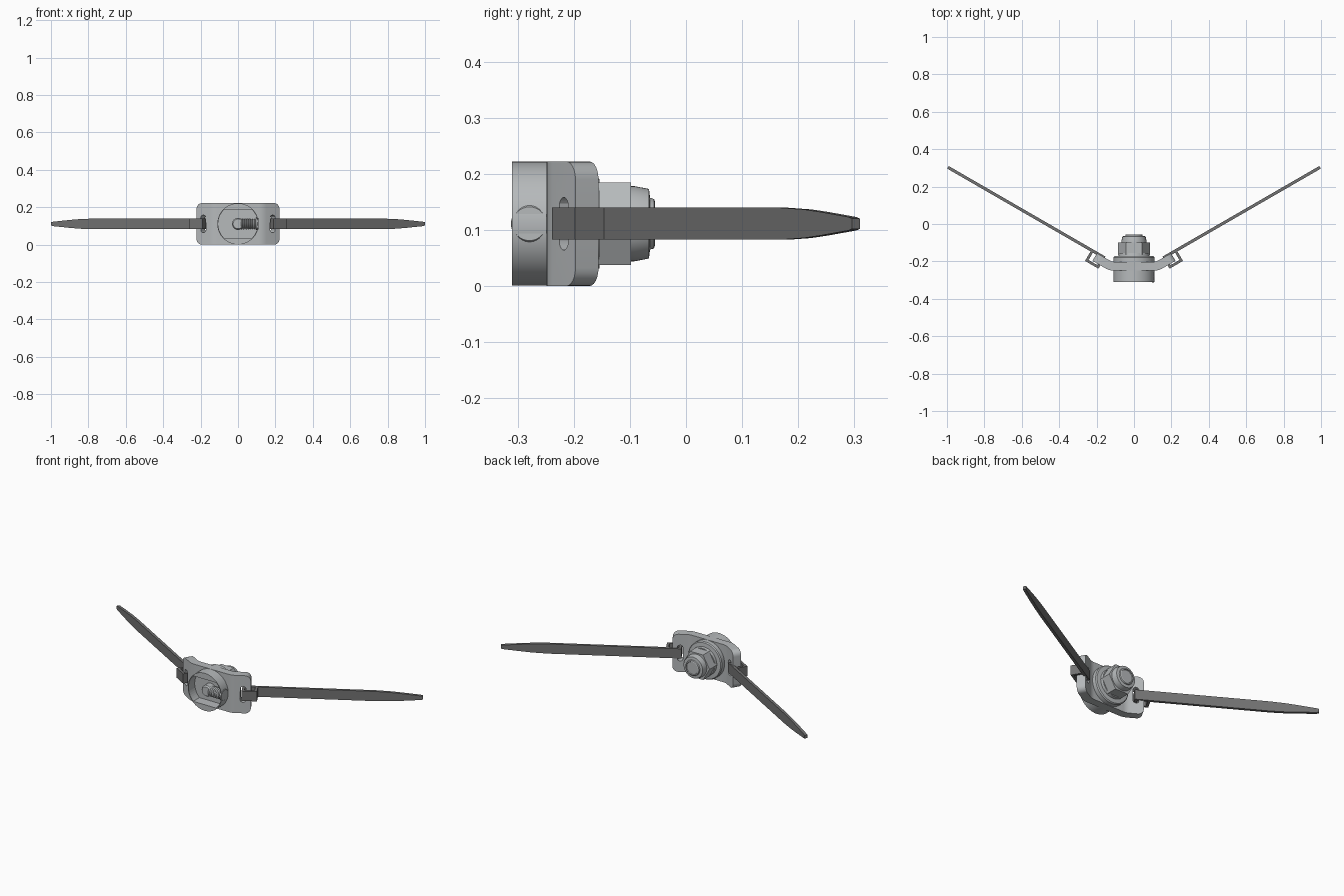
import bpy, bmesh, math
from mathutils import Vector

if "Cube" in bpy.data.objects:
    bpy.data.objects.remove(bpy.data.objects["Cube"])

ZC = 0.111                                   # height of the bolt axis
C30, S30 = math.cos(math.pi / 6), math.sin(math.pi / 6)


def material(name, col):
    m = bpy.data.materials.new(name)
    m.diffuse_color = (*col, 1)
    m.use_nodes = True
    m.node_tree.nodes["Principled BSDF"].inputs["Base Color"].default_value = m.diffuse_color
    return m


METAL = material("light grey metal", (0.47, 0.49, 0.50))
STRAP = material("dark grey strap", (0.17, 0.17, 0.17))


def finish(name, bm, mat, smooth=True):
    bmesh.ops.recalc_face_normals(bm, faces=bm.faces)
    me = bpy.data.meshes.new(name)
    bm.to_mesh(me)
    bm.free()
    me.materials.append(mat)
    ob = bpy.data.objects.new(name, me)
    bpy.context.collection.objects.link(ob)
    if smooth:
        shade(ob)
    return ob


def activate(ob):
    bpy.ops.object.select_all(action='DESELECT')
    ob.select_set(True)
    bpy.context.view_layer.objects.active = ob


def shade(ob):
    activate(ob)
    bpy.ops.object.shade_smooth_by_angle(angle=math.radians(30))


def add_prism(bm, pts, a, b, place):
    """Polygon pts extruded from a to b; place(p, q, t) gives the world point."""
    lo = [bm.verts.new(place(p, q, a)) for p, q in pts]
    hi = [bm.verts.new(place(p, q, b)) for p, q in pts]
    n = len(pts)
    bm.faces.new(lo)
    bm.faces.new(hi)
    for i in range(n):
        j = (i + 1) % n
        bm.faces.new((lo[i], lo[j], hi[j], hi[i]))


def prism(name, pts, a, b, place, mat=METAL, smooth=True):
    bm = bmesh.new()
    add_prism(bm, pts, a, b, place)
    return finish(name, bm, mat, smooth)


def lathe(name, profile, place, n=48):
    """Profile of (radius, distance) turned round an axis, ends capped."""
    bm = bmesh.new()
    rings = []
    for r, t in profile:
        rings.append([bm.verts.new(place(r * math.cos(2 * math.pi * i / n),
                                         r * math.sin(2 * math.pi * i / n), t)) for i in range(n)])
    for A, B in zip(rings, rings[1:]):
        for i in range(n):
            j = (i + 1) % n
            bm.faces.new((A[i], A[j], B[j], B[i]))
    bm.faces.new(rings[0])
    bm.faces.new(rings[-1])
    return finish(name, bm, METAL)


def cut(ob, cutter):
    mod = ob.modifiers.new("cut", 'BOOLEAN')
    mod.operation, mod.solver, mod.object = 'DIFFERENCE', 'EXACT', cutter
    activate(ob)
    bpy.ops.object.modifier_apply(modifier=mod.name)
    bpy.data.objects.remove(cutter)
    shade(ob)


def along_y(p, q, t):
    return Vector((p, t, ZC + q))


def along_x(p, q, t):
    return Vector((t, -0.279 + p, ZC + q))


def wing(s):
    """Frame of a bent wing: u outwards, w up, v towards the back."""
    return lambda u, w, v: Vector((s * (u * C30 - v * S30), u * S30 + v * C30, ZC + w))


def ngon(r, n):
    return [(r * math.cos(2 * math.pi * i / n), r * math.sin(2 * math.pi * i / n)) for i in range(n)]


# Bent plate with rounded end corners
front = [(0.222, -0.197), (0.15, -0.2385), (0.133, -0.2465), (0.113, -0.249)]
back = [(0.198, -0.156), (0.13, -0.195), (0.117, -0.201), (0.10, -0.203)]
half = front[::-1] + back
outline = half + [(-x, y) for x, y in half[::-1]]
bm = bmesh.new()
add_prism(bm, outline, 0.0, 0.222, lambda x, y, z: Vector((x, y, z)))
corners = [e for e in bm.edges
           if all(abs(v.co.x) > 0.19 for v in e.verts) and abs(e.verts[0].co.z - e.verts[1].co.z) < 1e-4]
bmesh.ops.bevel(bm, geom=corners, offset=0.032, segments=6, profile=0.5, affect='EDGES')
plate = finish("bent_plate", bm, METAL)

# Strap slots in the wings
slot = []
for k in range(18):
    a = math.pi * k / 17 if k < 9 else math.pi * (k - 1) / 16
    a = 2 * math.pi * k / 18
    slot.append((0.052 + 0.016 * math.cos(a), 0.016 * math.sin(a) + (0.031 if k < 9 else -0.031)))
for s in (-1, 1):
    cut(plate, prism("slot_cutter", slot, -0.33, -0.20, wing(s), smooth=False))

# Front hub: round cup with a flat-sided pocket
hub = lathe("front_hub", [(0.1105, -0.31), (0.1105, -0.235)], along_y, 64)
a0 = math.asin(0.075 / 0.106)
arc = [a0 * (2 * i / 14 - 1) for i in range(15)]
pocket = [(0.106 * math.cos(a), 0.106 * math.sin(a)) for a in arc]
pocket += [(-p, -q) for p, q in pocket]
cut(hub, prism("pocket_cutter", pocket, -0.35, -0.252, along_y, smooth=False))

# Post inside the pocket
lathe("centre_post", [(0.032, -0.255), (0.032, -0.292), (0.026, -0.300)], along_y, 32)

# Threaded clamp screw through the side wall, with a hex socket
thread = [(0.022, 0.015)]
for i in range(7):
    thread += [(0.030, 0.021 + i * 0.011), (0.024, 0.0265 + i * 0.011)]
thread += [(0.033, 0.096), (0.033, 0.105), (0.030, 0.109)]
screw = lathe("clamp_screw", thread, along_x, 32)
cut(screw, prism("socket_cutter", ngon(0.019, 6), 0.098, 0.13, along_x, smooth=False))

# Rear washer, hex nut and stepped bolt end
lathe("rear_washer", [(0.11, -0.215), (0.11, -0.178), (0.105, -0.172), (0.082, -0.170), (0.080, -0.154)], along_y, 64)
prism("hex_nut", ngon(0.085, 6), -0.165, -0.098, along_y, smooth=False)
lathe("bolt_end", [(0.067, -0.11), (0.067, -0.092), (0.062, -0.066), (0.046, -0.064),
                   (0.044, -0.057), (0.038, -0.055), (0.036, -0.059)], along_y)

# Straps: long tapered tongue plus a loop through the slot
H = 0.0285
taper = [(0.045, H), (0.757, H), (0.84, 0.0255), (0.90, 0.021), (1.0, 0.012), (1.013, 0.009)]
tongue = taper + [(u, -w) for u, w in taper[::-1]]
for s, side in ((-1, "left"), (1, "right")):
    bm = bmesh.new()
    add_prism(bm, tongue, -0.243, -0.227, wing(s))
    # loop legs: (u from, u to, v from, v to)
    for u0, u1, v0, v1 in ((0.045, 0.060, -0.288, -0.243), (0.045, 0.128, -0.302, -0.288),
                           (0.114, 0.128, -0.288, -0.243)):
        add_prism(bm, [(u0, -H), (u1, -H), (u1, H), (u0, H)], v0, v1, wing(s))
    finish(side + "_strap", bm, STRAP, smooth=False)
